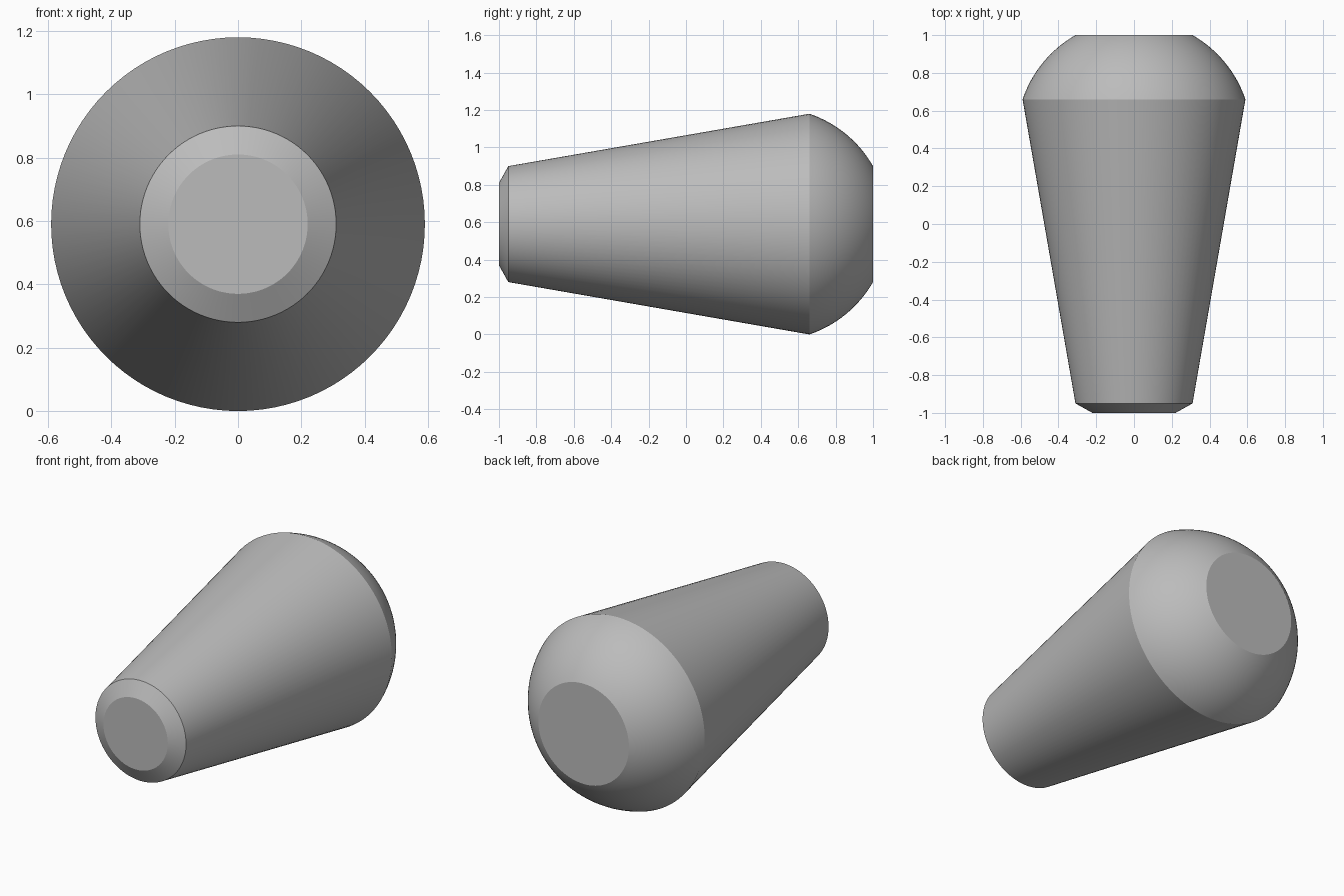
import bpy
import bmesh
from math import sin, cos, atan2, pi, radians
from mathutils import Vector

cube = bpy.data.objects.get("Cube")
if cube:
    bpy.data.objects.remove(cube, do_unlink=True)

AXIS_Z = 0.59
SEGMENTS = 96

# Plain grey finish
grey = bpy.data.materials.new("plain_grey")
grey.use_nodes = True
colour = (0.5, 0.5, 0.5, 1)
grey.diffuse_color = colour
grey.node_tree.nodes["Principled BSDF"].inputs["Base Color"].default_value = colour


def dome_profile(y0, r0, y1, r1, steps):
    """Points of a spherical arc centred on the axis, from (y0, r0) to (y1, r1)."""
    c = (r1 * r1 + y1 * y1 - r0 * r0 - y0 * y0) / (2 * (y1 - y0))
    radius = Vector((y0 - c, r0)).length
    a0, a1 = atan2(r0, y0 - c), atan2(r1, y1 - c)
    angles = [a0 + (a1 - a0) * i / steps for i in range(steps + 1)]
    return [(c + radius * cos(a), radius * sin(a)) for a in angles]


def lathe(name, profile):
    """Revolve (y, radius) points about the long axis and cap both ends."""
    bm = bmesh.new()
    rings = []
    for y, r in profile:
        angles = [2 * pi * i / SEGMENTS for i in range(SEGMENTS)]
        rings.append([bm.verts.new((r * cos(a), y, AXIS_Z + r * sin(a))) for a in angles])
    for a, b in zip(rings, rings[1:]):
        for i in range(SEGMENTS):
            j = (i + 1) % SEGMENTS
            bm.faces.new((a[i], a[j], b[j], b[i]))
    bm.faces.new(rings[0])
    bm.faces.new(rings[-1])
    bmesh.ops.recalc_face_normals(bm, faces=bm.faces)
    mesh = bpy.data.meshes.new(name)
    bm.to_mesh(mesh)
    bm.free()
    mesh.materials.append(grey)
    obj = bpy.data.objects.new(name, mesh)
    bpy.context.collection.objects.link(obj)
    bpy.ops.object.select_all(action='DESELECT')
    obj.select_set(True)
    bpy.context.view_layer.objects.active = obj
    bpy.ops.object.shade_smooth_by_angle(angle=radians(20))
    return obj


# Chamfered tip, tapered body, then rounded end with a flat cut
tip = [(-1, 0.22), (-0.95, 0.31)]
rounded_end = dome_profile(0.66, 0.59, 1, 0.31, 16)
lathe("tapered_knob", tip + rounded_end)
